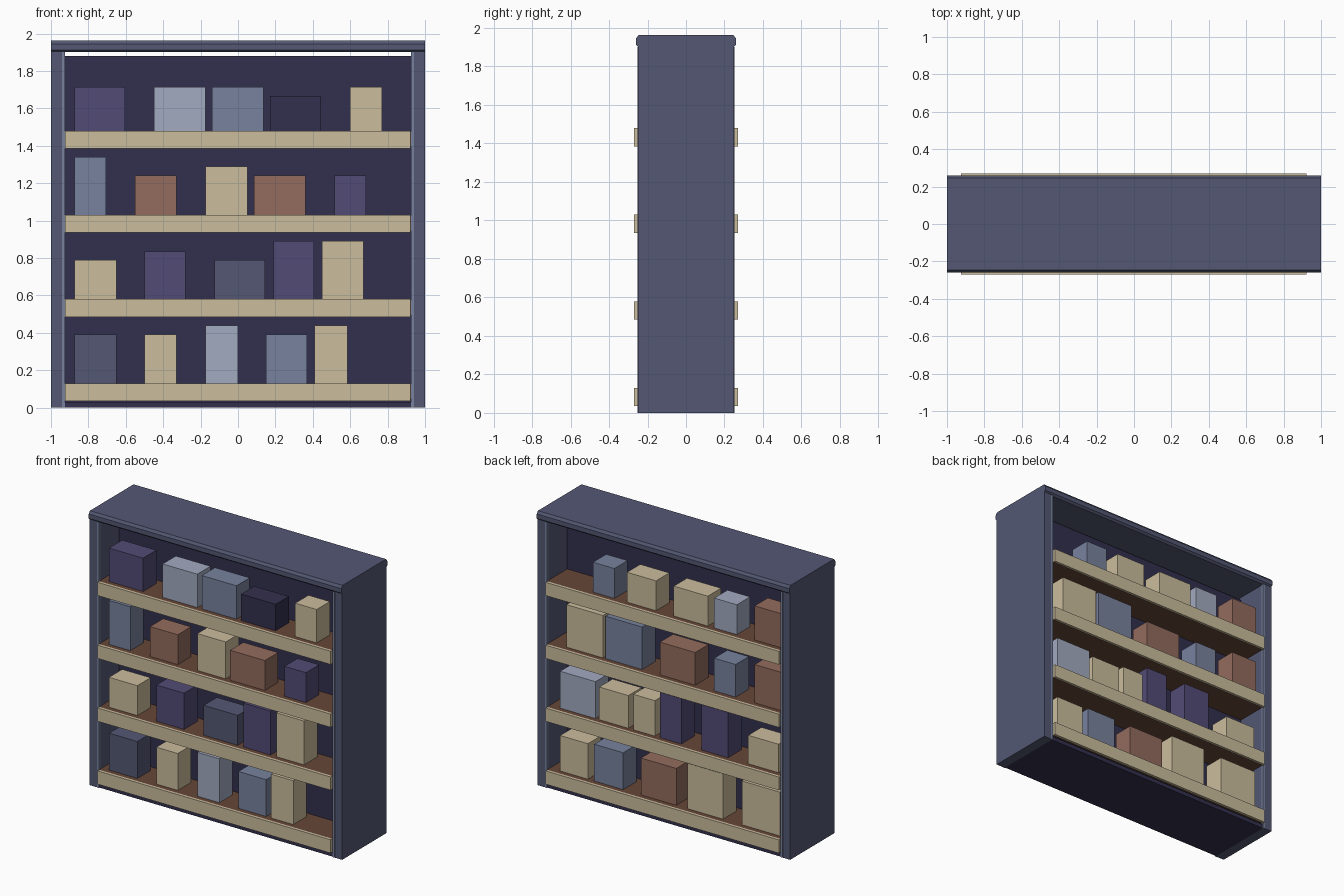
import bpy

if "Cube" in bpy.data.objects:
    bpy.data.objects.remove(bpy.data.objects["Cube"])


def material(name, rgb):
    """Flat material from 0-255 sRGB values."""
    def lin(c):
        c /= 255
        return c / 12.92 if c < 0.04045 else ((c + 0.055) / 1.055) ** 2.4
    m = bpy.data.materials.new(name)
    m.diffuse_color = (*[min(1, lin(c) * 1.15) for c in rgb], 1)
    m.use_nodes = True
    m.node_tree.nodes["Principled BSDF"].inputs["Base Color"].default_value = m.diffuse_color
    return m


M = {
    "wall": material("dusk_blue", (78, 82, 108)),
    "panel": material("dark_indigo", (47, 44, 72)),
    "sand": material("sand", (191, 178, 148)),
    "purple": material("purple", (77, 70, 110)),
    "pale": material("pale_blue", (152, 160, 180)),
    "slate": material("slate_blue", (112, 122, 148)),
    "brick": material("brick", (138, 101, 88)),
    "brown": material("brown", (96, 66, 51)),
}


def extrude_x(name, profile, x0, x1, mat):
    """Solid made by sweeping a (y, z) outline from x0 to x1."""
    n = len(profile)
    verts = [(x, y, z) for x in (x0, x1) for y, z in profile]
    faces = [tuple(reversed(range(n))), tuple(range(n, 2 * n))]
    faces += [(i, (i + 1) % n, n + (i + 1) % n, n + i) for i in range(n)]
    mesh = bpy.data.meshes.new(name)
    mesh.from_pydata(verts, [], faces)
    mesh.materials.append(M[mat])
    ob = bpy.data.objects.new(name, mesh)
    bpy.context.collection.objects.link(ob)
    return ob


def box(name, x, y, z, mat):
    (y0, y1), (z0, z1) = sorted(y), z
    x0, x1 = sorted(x)
    return extrude_x(name, [(y0, z0), (y1, z0), (y1, z1), (y0, z1)], x0, x1, mat)


# Cabinet: side walls with inner edge trim, divider, base
for s, side in ((-1, "left"), (1, "right")):
    box(f"{side}_wall", (s * 0.93, s), (-0.25, 0.25), (0, 1.905), "wall")
    for f, face in ((-1, "front"), (1, "back")):
        box(f"{side}_{face}_trim", (s * 0.925, s * 0.942),
            (f * 0.235, f * 0.252), (0.0, 1.9), "slate")
box("divider_panel", (-0.93, 0.93), (-0.015, 0.015), (0.0, 1.88), "panel")
box("base", (-0.93, 0.93), (-0.245, 0.245), (0, 0.03), "panel")

# Top cap with chamfered long edges
half = [(0.245, 1.9), (0.26, 1.913), (0.26, 1.945), (0.247, 1.963)]
extrude_x("top_cap", half + [(-y, z) for y, z in reversed(half)], -1, 1, "wall")

# Shelves with a raised lip on both sides
SHELF_TOPS = (1.48, 1.03, 0.58, 0.13)
for i, z in enumerate(SHELF_TOPS):
    box(f"shelf_{i}", (-0.93, 0.93), (-0.25, 0.25), (z - 0.085, z - 0.004), "brown")
    for f, face in ((-1, "front"), (1, "back")):
        box(f"{face}_lip_{i}", (-0.925, 0.922), (f * 0.25, f * 0.27),
            (z - 0.095, z), "sand")

# Goods per shelf: left edge, right edge, top height, colour (seen from that side)
FRONT = (
    ((-.875, -.605, 1.715, "purple"), (-.45, -.175, 1.715, "pale"),
     (-.14, .135, 1.715, "slate"), (.17, .445, 1.665, "panel"),
     (.6, .77, 1.715, "sand")),
    ((-.875, -.705, 1.34, "slate"), (-.55, -.33, 1.24, "brick"),
     (-.175, .05, 1.29, "sand"), (.085, .36, 1.24, "brick"),
     (.515, .685, 1.24, "purple")),
    ((-.875, -.65, .79, "sand"), (-.5, -.28, .835, "purple"),
     (-.125, .145, .79, "wall"), (.19, .405, .89, "purple"),
     (.45, .67, .89, "sand")),
    ((-.875, -.65, .39, "wall"), (-.5, -.33, .39, "sand"),
     (-.175, 0, .44, "pale"), (.15, .37, .39, "slate"),
     (.41, .585, .44, "sand")),
)
BACK = (
    ((-.59, -.42, 1.69, "slate"), (-.32, -.09, 1.69, "sand"),
     (.05, .32, 1.69, "sand"), (.37, .55, 1.69, "pale"),
     (.69, .9, 1.72, "brick")),
    ((-.8, -.51, 1.33, "sand"), (-.49, -.2, 1.33, "slate"),
     (-.06, .22, 1.26, "brick"), (.37, .54, 1.26, "slate"),
     (.69, .9, 1.3, "brick")),
    ((-.85, -.57, .84, "pale"), (-.54, -.31, .81, "sand"),
     (-.27, -.1, .83, "sand"), (-.06, .11, .9, "purple"),
     (.27, .48, .9, "purple"), (.64, .88, .78, "sand")),
    ((-.85, -.63, .38, "sand"), (-.58, -.35, .39, "slate"),
     (-.21, .07, .39, "brick"), (.16, .44, .45, "sand"),
     (.59, .89, .44, "sand")),
)
for f, face, rows in ((-1, "front", FRONT), (1, "back", BACK)):
    for i, (row, z) in enumerate(zip(rows, SHELF_TOPS)):
        for j, (a, b, top, mat) in enumerate(row):
            box(f"{face}_goods_{i}_{j}", (-f * a, -f * b),
                (f * 0.06, f * 0.21), (z - 0.006, top), mat)
